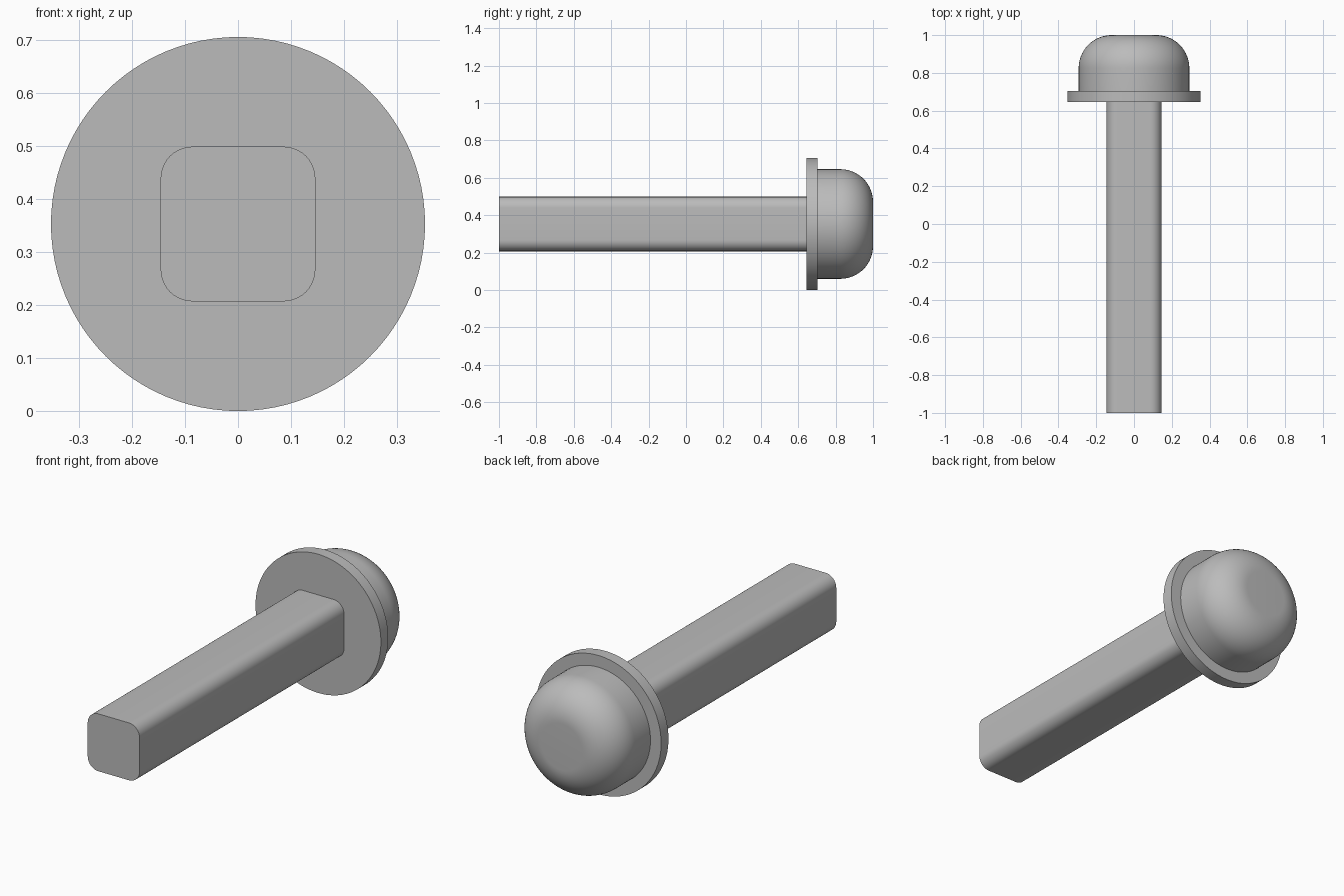
import bpy
import math
from mathutils import Matrix

AXIS_Z = 0.353

if "Cube" in bpy.data.objects:
    bpy.data.objects.remove(bpy.data.objects["Cube"], do_unlink=True)

grey = bpy.data.materials.new("plain grey")
grey.use_nodes = True
colour = (0.5, 0.5, 0.5, 1)
grey.diffuse_color = colour
grey.node_tree.nodes["Principled BSDF"].inputs["Base Color"].default_value = colour


def arc(cx, cy, radius, start, end, steps):
    """Points on an arc, angles in degrees."""
    angles = [math.radians(start + (end - start) * i / steps) for i in range(steps + 1)]
    return [(cx + radius * math.cos(a), cy + radius * math.sin(a)) for a in angles]


def loft(name, rings):
    """Skin equal-sized rings of points and close both ends with flat caps."""
    n = len(rings[0])
    verts = [p for ring in rings for p in ring]
    faces = [(r * n + i, r * n + (i + 1) % n, (r + 1) * n + (i + 1) % n, (r + 1) * n + i)
             for r in range(len(rings) - 1) for i in range(n)]
    faces += [tuple(reversed(range(n))), tuple(range(len(verts) - n, len(verts)))]
    mesh = bpy.data.meshes.new(name)
    mesh.from_pydata(verts, [], faces)
    # Stand the local z axis along +y, at the height of the centre line
    mesh.transform(Matrix.Translation((0, 0, AXIS_Z)) @ Matrix.Rotation(-math.pi / 2, 4, "X"))
    mesh.materials.append(grey)
    obj = bpy.data.objects.new(name, mesh)
    bpy.context.collection.objects.link(obj)
    bpy.ops.object.select_all(action="DESELECT")
    obj.select_set(True)
    bpy.context.view_layer.objects.active = obj
    bpy.ops.object.shade_smooth_by_angle(angle=math.radians(30))
    return obj


def turned(name, profile, sides=96):
    """Round part from (radius, distance along the axis) pairs."""
    circle = arc(0, 0, 1, 0, 360, sides)[:-1]
    return loft(name, [[(r * x, r * y, d) for x, y in circle] for r, d in profile])


# Square shaft with rounded long edges
half, corner = 0.146, 0.06
c = half - corner
outline = []
for i, (sx, sy) in enumerate([(1, 1), (-1, 1), (-1, -1), (1, -1)]):
    outline += arc(sx * c, sy * c, corner, i * 90, i * 90 + 90, 10)
loft("shaft", [[(x, y, d) for x, y in outline] for d in (-1, 0.645)])

# Thin round flange
turned("flange", [(0.353, 0.645), (0.353, 0.704)])

# Domed head with a flat crown
radius, fillet = 0.293, 0.175
turned("domed_head", [(radius, 0.704)] + arc(radius - fillet, 1 - fillet, fillet, 0, 90, 20))
